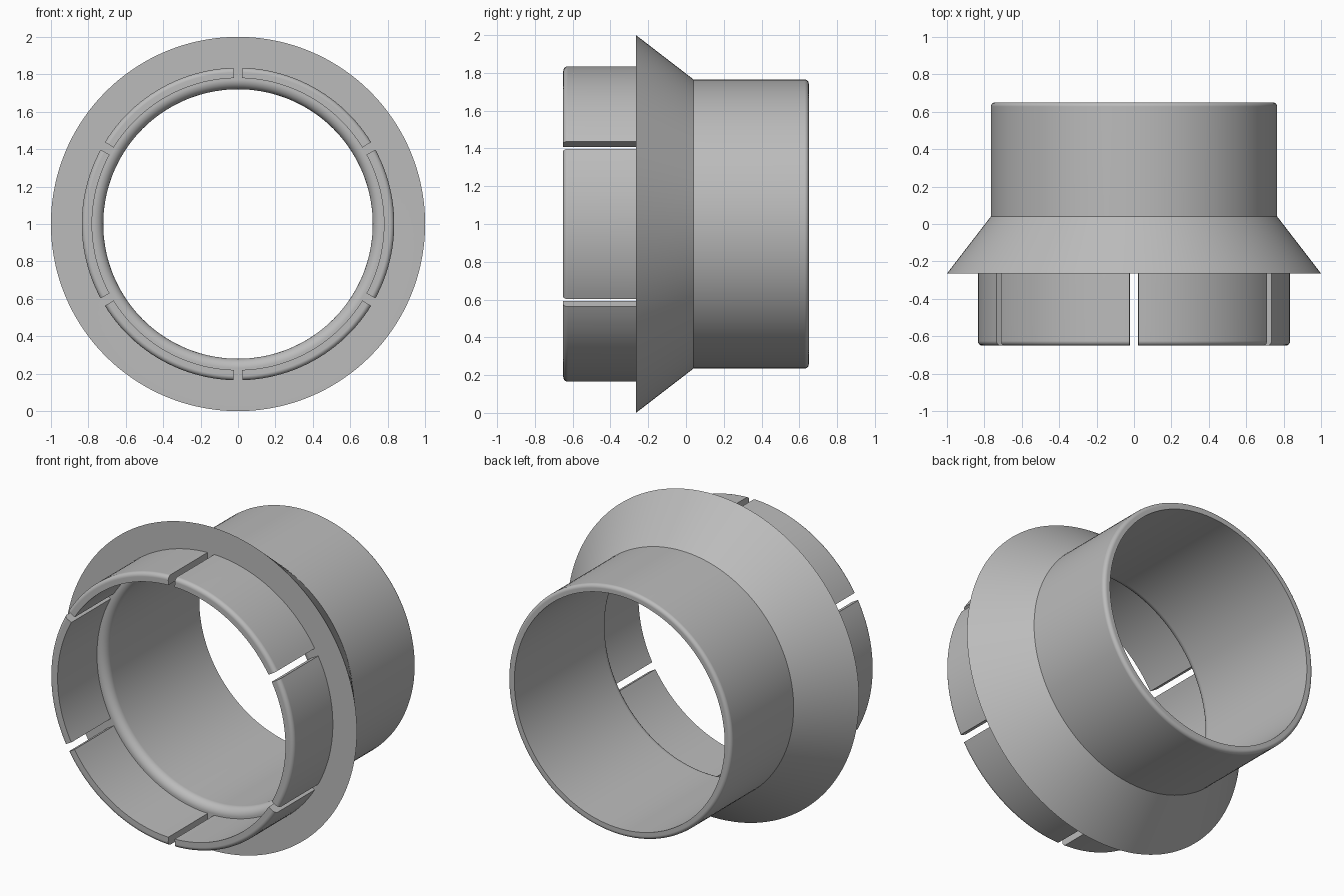
import bpy, bmesh
from math import cos, sin, pi, radians, ceil

cube = bpy.data.objects.get("Cube")
if cube:
    bpy.data.objects.remove(cube, do_unlink=True)

grey = bpy.data.materials.new("plain grey")
grey.use_nodes = True
colour = (0.5, 0.5, 0.5, 1)
grey.diffuse_color = colour
grey.node_tree.nodes["Principled BSDF"].inputs["Base Color"].default_value = colour

AXIS_Z = 1.0
FLANGE_Y = -0.265
FRONT_Y, BACK_Y = -0.65, 0.65
BORE_R, TUBE_R = 0.72, 0.765
RING_IN, RING_OUT = 0.78, 0.835
SLOT = 0.045


def fillet(r, y, rad, start, end, steps=6):
    """Rounded corner of a (radius, y) profile, angles in degrees."""
    angles = [radians(start + (end - start) * i / steps) for i in range(steps + 1)]
    return [(r + rad * cos(a), y + rad * sin(a)) for a in angles]


def lathe(name, profile, start=0.0, end=2 * pi):
    """Revolve a closed profile about the y axis; partial sweeps get end caps."""
    full = end - start > 2 * pi - 0.001
    steps = ceil((end - start) / (2 * pi) * 144)
    bm = bmesh.new()
    rings = []
    for i in range(steps if full else steps + 1):
        a = start + (end - start) * i / steps
        rings.append([bm.verts.new((r * cos(a), y, AXIS_Z + r * sin(a)))
                      for r, y in profile])
    n = len(profile)
    for i in range(steps):
        a, b = rings[i], rings[(i + 1) % len(rings)]
        for j in range(n):
            k = (j + 1) % n
            bm.faces.new((a[j], a[k], b[k], b[j]))
    if not full:
        bm.faces.new(rings[0])
        bm.faces.new(rings[-1][::-1])
    bmesh.ops.recalc_face_normals(bm, faces=bm.faces)
    mesh = bpy.data.meshes.new(name)
    bm.to_mesh(mesh)
    bm.free()
    mesh.materials.append(grey)
    obj = bpy.data.objects.new(name, mesh)
    bpy.context.collection.objects.link(obj)
    bpy.ops.object.select_all(action='DESELECT')
    obj.select_set(True)
    bpy.context.view_layer.objects.active = obj
    bpy.ops.object.shade_smooth_by_angle(angle=radians(28))
    weighted = obj.modifiers.new("even shading", 'WEIGHTED_NORMAL')
    weighted.keep_sharp = True
    return obj


# Rear tube with its conical flange and rounded bore entry
edge, entry = 0.022, 0.05
body = [(1.0, FLANGE_Y), (TUBE_R, 0.04)]
body += fillet(TUBE_R - edge, BACK_Y - edge, edge, 0, 90)
body += [(BORE_R, BACK_Y)]
body += fillet(BORE_R + entry, FLANGE_Y + entry, entry, 180, 270)
lathe("flanged_tube", body)

# Six clip fingers separated by narrow slots
tip = 0.025
finger = [(RING_IN, FLANGE_Y), (RING_IN, FRONT_Y)]
finger += fillet(RING_OUT - tip, FRONT_Y + tip, tip, -90, 0)
finger += [(RING_OUT, FLANGE_Y)]
half_gap = SLOT / (RING_IN + RING_OUT)
for i in range(6):
    a = radians(30 + 60 * i)
    lathe(f"clip_finger_{i + 1}", finger, a + half_gap, a + radians(60) - half_gap)
